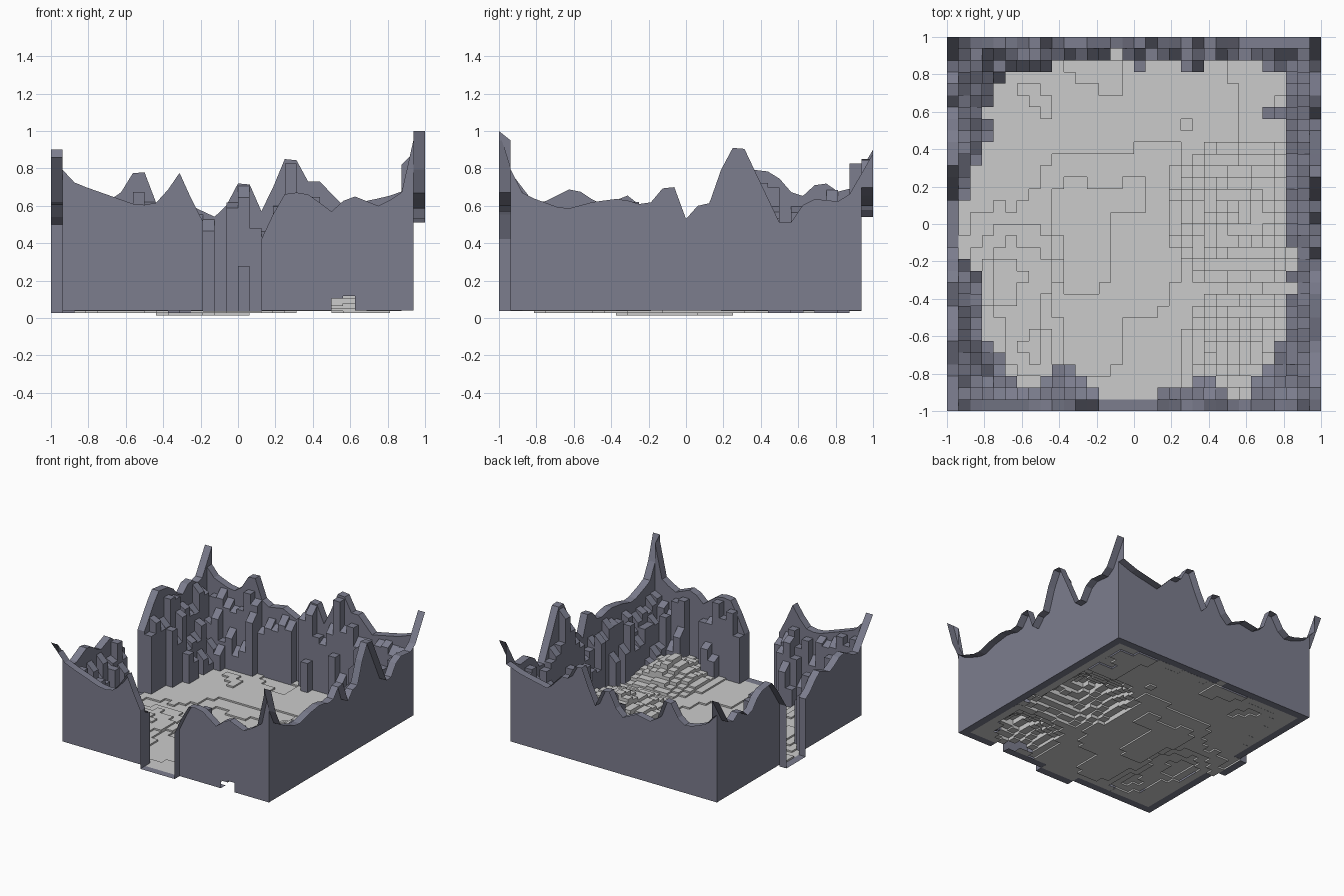
import bpy, bmesh, random, math
from mathutils import Vector, noise

if "Cube" in bpy.data.objects:
    bpy.data.objects.remove(bpy.data.objects["Cube"])

random.seed(4)
N = 32
C = 2 / N
BASE = 0.04

# Cliff thickness in cells along each side (left/right read top to bottom, front/back left to right)
LEFT = "99644334433222221112333333444589"[::-1]
RIGHT = "99533353333333333322323333445699"[::-1]
FRONT = "99885322344322112122233211234699"
BACK = "99664233322222123222332222123599"

# Crest height profiles: position along side, height
CREST = {
    "front": [(-1, .86), (-.87, .72), (-.7, .66), (-.53, .6), (-.42, .62), (-.31, .78), (-.2, .52),
              (.13, .42), (.19, .56), (.26, .68), (.38, .66), (.5, .57), (.6, .66), (.75, .6),
              (.87, .66), (.93, .8), (.94, 1), (1, .97)],
    "back": [(-1, .9), (-.94, .76), (-.87, .68), (-.7, .62), (-.6, .69), (-.56, .78), (-.5, .78),
             (-.42, .57), (-.25, .6), (-.1, .53), (0, .72), (.06, .72), (.13, .56), (.25, .85),
             (.31, .85), (.36, .73), (.44, .73), (.56, .6), (.8, .65), (.94, .7), (1, .88)],
    "left": [(-1, .86), (-.8, .6), (-.6, .7), (-.45, .6), (-.3, .66), (-.15, .5), (.1, .5),
             (.2, .65), (.3, .8), (.47, .78), (.6, .63), (.72, .74), (.85, .65), (1, .9)],
    "right": [(-1, 1), (-.94, .8), (-.87, .66), (-.65, .58), (-.5, .62), (-.35, .64), (-.25, .61),
              (-.18, .62), (-.12, .7), (-.06, .7), (0, .53), (.06, .6), (.12, .6), (.19, .8),
              (.25, .91), (.31, .91), (.4, .72), (.5, .51), (.56, .51), (.65, .64), (.85, .62), (1, .88)],
}
# Canyon exits
GAPS = {"front": (-.2, .13), "left": (-.14, .1)}
# Rock mounds on the floor: x, y, radius, height
MOUNDS = [(.58, .05, .42, .2), (.6, -.7, .38, .16), (-.6, -.25, .28, .05), (-.55, -.68, .22, .04)]


def lerp(profile, t):
    for (a, ha), (b, hb) in zip(profile, profile[1:]):
        if t <= b:
            return ha + (hb - ha) * max(0, t - a) / (b - a)
    return profile[-1][1]


def corner(i, j):
    return -1 + i * C, -1 + j * C


def floor_height(x, y):
    h = .036 + .016 * noise.noise(Vector((x * 3, y * 3, 1.7))) - .022 * math.exp(-((x + .2) ** 2 + (y + .1) ** 2) * 8)
    for mx, my, r, top in MOUNDS:
        d = math.hypot(x - mx, y - my) / r
        if d < 1:
            h += top * (1 - d) * (1 + .4 * noise.noise(Vector((x * 6, y * 6, 5))))
    return max(0, round(h / .013) * .013)


def make_cell(i, j):
    """Return (is_wall, depth, four corner heights)"""
    dist = {"left": i, "right": N - 1 - i, "front": j, "back": N - 1 - j}
    thick = {"left": int(LEFT[j]), "right": int(RIGHT[j]), "front": int(FRONT[i]), "back": int(BACK[i])}
    side = min(dist, key=dist.get)
    d = dist[side]
    x, y = -1 + (i + .5) * C, -1 + (j + .5) * C
    wall = d == 0 or (any(dist[s] < min(thick[s], 6) for s in dist) and d < 5)
    t = x if side in ("front", "back") else y
    if side in GAPS and GAPS[side][0] < t < GAPS[side][1] and d < 4:
        wall = False
    if not wall:
        return False, d, [floor_height(x, y)] * 4
    zs = []
    scale = [1, random.uniform(.7, .98), random.uniform(.3, .8), random.uniform(.15, .55), random.uniform(.1, .3)][d]
    tilt = 0 if d == 0 else random.choice((0, .03, .06))
    for a, b in ((0, 0), (1, 0), (1, 1), (0, 1)):
        px, py = corner(i + a, j + b)
        if d == 0:
            zs.append(lerp(CREST[side], px if side in ("front", "back") else py))
        else:
            down = {"left": a, "right": 1 - a, "front": b, "back": 1 - b}[side]
            zs.append(max(.07, lerp(CREST[side], t) * scale - tilt * down))
    return True, d, zs


cells = {(i, j): make_cell(i, j) for i in range(N) for j in range(N)}
wall_bm, floor_bm = bmesh.new(), bmesh.new()


def add_face(bm, pts, facing):
    clean = []
    for p in pts:
        p = Vector(p)
        if all((p - q).length > 1e-4 for q in clean):
            clean.append(p)
    if len(clean) < 3:
        return
    f = bm.faces.new([bm.verts.new(p) for p in clean])
    f.normal_update()
    if f.normal.dot(Vector(facing)) < 0:
        f.normal_flip()


def step(p, q, a, b, toward_b, bm):
    """Vertical face between the edges of two neighbouring cells"""
    sign = 1 if sum(a) > sum(b) else -1
    add_face(bm, [(*p, a[0]), (*q, a[1]), (*q, b[1]), (*p, b[0])], Vector(toward_b) * sign)


for (i, j), (wall, d, z) in cells.items():
    quad = [corner(i, j), corner(i + 1, j), corner(i + 1, j + 1), corner(i, j + 1)]
    # Cell top; rock sill at the canyon exits
    add_face(wall_bm if wall or d == 0 else floor_bm, [(*p, h) for p, h in zip(quad, z)], (0, 0, 1))
    # Floor carried on beneath the cliffs, with a narrow rock rim
    if wall and d > 0:
        add_face(wall_bm if d == 1 else floor_bm, [(*p, BASE) for p in quad], (0, 0, 1))
    # Steps to the next cell in x and in y
    for di, dj, ea, eb in ((1, 0, (1, 2), (0, 3)), (0, 1, (3, 2), (0, 1))):
        other = cells.get((i + di, j + dj))
        if not other:
            continue
        ow, od, oz = other
        p, q = quad[ea[0]], quad[ea[1]]
        a, b = [z[ea[0]], z[ea[1]]], [oz[eb[0]], oz[eb[1]]]
        # Sheer outer cliff face one cell inside the overhanging rim
        if d == 0 and wall and od == 1:
            b = [BASE, BASE] if ow else b
        elif od == 0 and ow and d == 1:
            a = [BASE, BASE] if wall else a
        step(p, q, a, b, (di, dj, 0), wall_bm if (wall or ow) else floor_bm)


def finish(bm, name, color=None):
    bmesh.ops.remove_doubles(bm, verts=bm.verts, dist=1e-4)
    me = bpy.data.meshes.new(name)
    bm.to_mesh(me)
    bm.free()
    ob = bpy.data.objects.new(name, me)
    bpy.context.collection.objects.link(ob)
    if color:
        mat = bpy.data.materials.new(name + "_rock")
        mat.diffuse_color = color
        mat.use_nodes = True
        mat.node_tree.nodes["Principled BSDF"].inputs["Base Color"].default_value = mat.diffuse_color
        me.materials.append(mat)


finish(wall_bm, "canyon_cliffs", (.2, .205, .27, 1))
finish(floor_bm, "canyon_floor")
